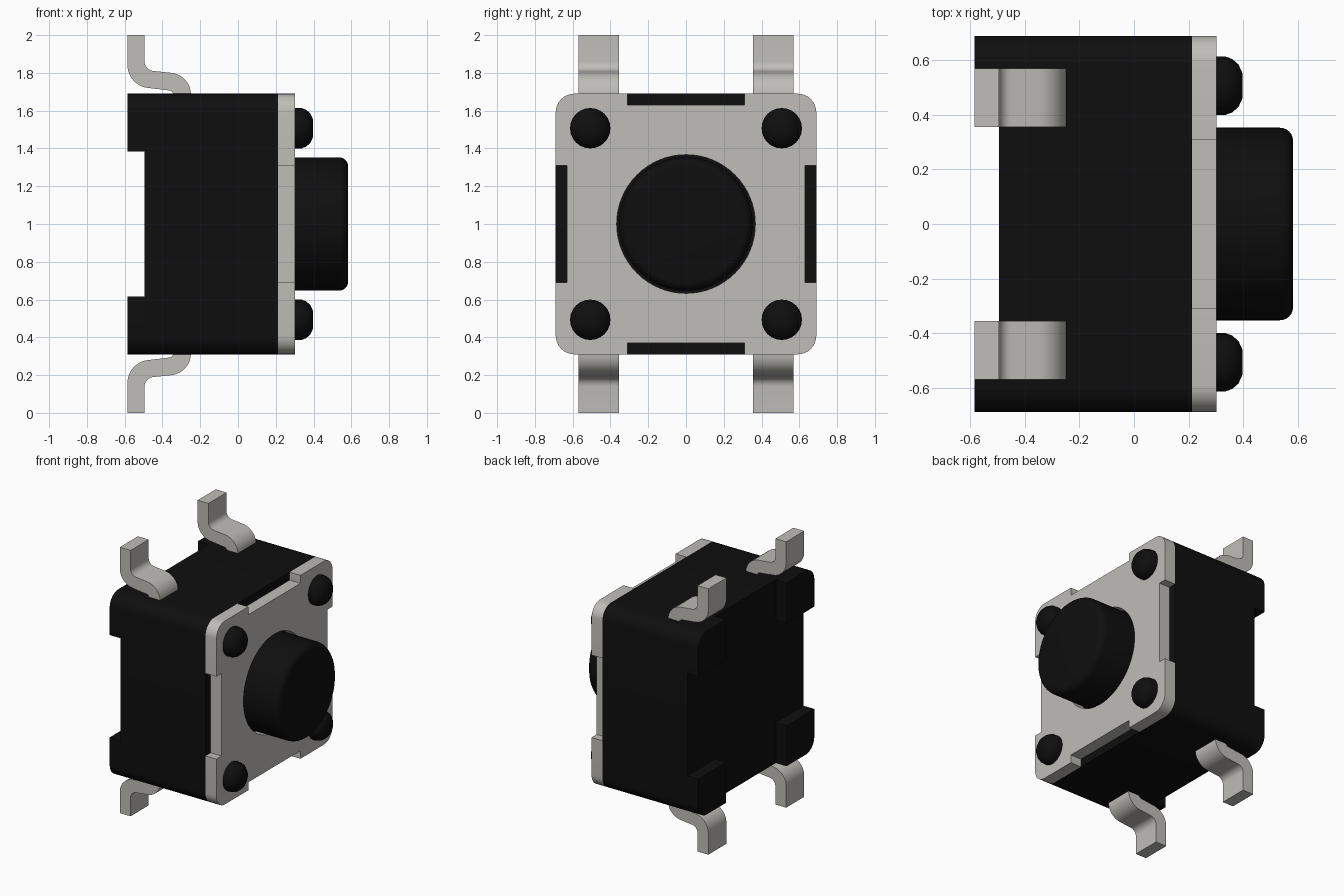
import bpy, bmesh, math
from mathutils import Vector

cube = bpy.data.objects.get("Cube")
if cube:
    bpy.data.objects.remove(cube, do_unlink=True)


def material(name, rgb):
    m = bpy.data.materials.new(name)
    m.use_nodes = True
    m.diffuse_color = (*rgb, 1)
    bsdf = m.node_tree.nodes["Principled BSDF"]
    bsdf.inputs["Base Color"].default_value = (*rgb, 1)
    bsdf.inputs["Roughness"].default_value = 0.6
    return m


BLACK = material("black plastic", (0.0045, 0.0045, 0.0045))
METAL = material("pale grey metal", (0.52, 0.51, 0.48))
MID = 1.0     # height of the housing centre
HALF = 0.69   # half width of the housing


def finish(name, bm, mat):
    bmesh.ops.recalc_face_normals(bm, faces=bm.faces[:])
    me = bpy.data.meshes.new(name)
    bm.to_mesh(me)
    bm.free()
    me.materials.append(mat)
    ob = bpy.data.objects.new(name, me)
    bpy.context.collection.objects.link(ob)
    bpy.ops.object.select_all(action='DESELECT')
    ob.select_set(True)
    bpy.context.view_layer.objects.active = ob
    bpy.ops.object.shade_smooth_by_angle(angle=math.radians(35))
    return ob


def prism(name, loops, place, d0, d1, mat):
    """Extrude an outline (extra loops are holes) from depth d0 to d1."""
    bm = bmesh.new()
    ends = ([], [])
    walls = []
    for loop in loops:
        n = len(loop)
        rings = [[bm.verts.new(place(a, b, d)) for a, b in loop] for d in (d0, d1)]
        for edges, ring in zip(ends, rings):
            edges += [bm.edges.new((ring[i], ring[(i + 1) % n])) for i in range(n)]
        lo, hi = rings
        walls += [(lo[i], lo[(i + 1) % n], hi[(i + 1) % n], hi[i]) for i in range(n)]
    for edges in ends:
        bmesh.ops.triangle_fill(bm, edges=edges, use_beauty=True, use_dissolve=False)
    for quad in walls:
        bm.faces.new(quad)
    return finish(name, bm, mat)


def lathe(name, profile, cy, cz, segs, mat):
    """Revolve (radius, x) points about an axis parallel to x."""
    bm = bmesh.new()
    rings = []
    for r, x in profile:
        rings.append([bm.verts.new((x, cy + r * math.cos(t), cz + r * math.sin(t)))
                      for t in (2 * math.pi * i / segs for i in range(segs))])
    for lo, hi in zip(rings, rings[1:]):
        for i in range(segs):
            j = (i + 1) % segs
            bm.faces.new((lo[i], lo[j], hi[j], hi[i]))
    bm.faces.new(rings[0])
    bm.faces.new(rings[-1])
    return finish(name, bm, mat)


def arc(cx, cy, r, a0, a1, n=8):
    return [(cx + r * math.cos(math.radians(a0 + (a1 - a0) * i / n)),
             cy + r * math.sin(math.radians(a0 + (a1 - a0) * i / n))) for i in range(n + 1)]


def four_sides(pts):
    """Repeat one corner of an outline by quarter turns."""
    out = []
    for k in range(4):
        for a, b in pts:
            out.append((a, b))
        pts = [(-b, a) for a, b in pts]
    return out


def along_x(a, b, d):
    return Vector((d, a, MID + b))


# Housing block with rounded long edges
R = 0.1
corner = arc(HALF - R, HALF - R, R, 0, 90)
prism("housing", [four_sides(corner)], along_x, -0.495, 0.213, BLACK)

# Raised feet on the four back corners
for sy, side in ((1, "back"), (-1, "front")):
    for sz, level in ((1, "upper"), (-1, "lower")):
        foot = [(0.36, 0.385), (HALF, 0.385)] + corner + [(0.36, HALF)]
        prism(f"{level}_{side}_foot", [[(a * sy, b * sz) for a, b in foot]],
              along_x, -0.585, -0.495, BLACK)

# Metal cover plate with edge notches and a round opening
notched = corner + [(0.31, HALF), (0.31, 0.63), (-0.31, 0.63), (-0.31, HALF)]
opening = arc(0, 0, 0.367, 0, 360, 64)[:-1]
prism("cover_plate", [four_sides(notched), opening], along_x, 0.213, 0.303, METAL)

# Push button with a rounded rim
rim = [(r, x) for x, r in arc(0.535, 0.305, 0.048, 90, 0, 6)]
lathe("push_button", [(0.353, 0.2)] + rim, 0, MID, 64, BLACK)

# Domed rivets at the plate corners
for sy, side in ((1, "back"), (-1, "front")):
    for sz, level in ((1, "upper"), (-1, "lower")):
        lathe(f"{level}_{side}_rivet",
              [(0.107, 0.29), (0.107, 0.335), (0.098, 0.36), (0.078, 0.383), (0.045, 0.398)],
              sy * 0.507, MID + sz * 0.507, 24, BLACK)

# Bent metal legs, heights measured from the housing centre
leg = ([(-0.585, 1.0), (-0.585, 0.84)]
       + arc(-0.465, 0.84, 0.12, 185, 262, 8)
       + arc(-0.365, 0.685, 0.022, 82, 0, 4)
       + [(-0.343, 0.65), (-0.249, 0.65)]
       + arc(-0.365, 0.685, 0.116, 0, 83, 8)
       + arc(-0.445, 0.86, 0.05, 263, 180, 6)
       + [(-0.495, 1.0)])
for sy, side in ((1, "back"), (-1, "front")):
    for sz, level in ((1, "upper"), (-1, "lower")):
        prism(f"{level}_{side}_leg", [[(a, b * sz) for a, b in leg]],
              lambda a, b, d: Vector((a, d, MID + b)), sy * 0.355, sy * 0.57, METAL)
